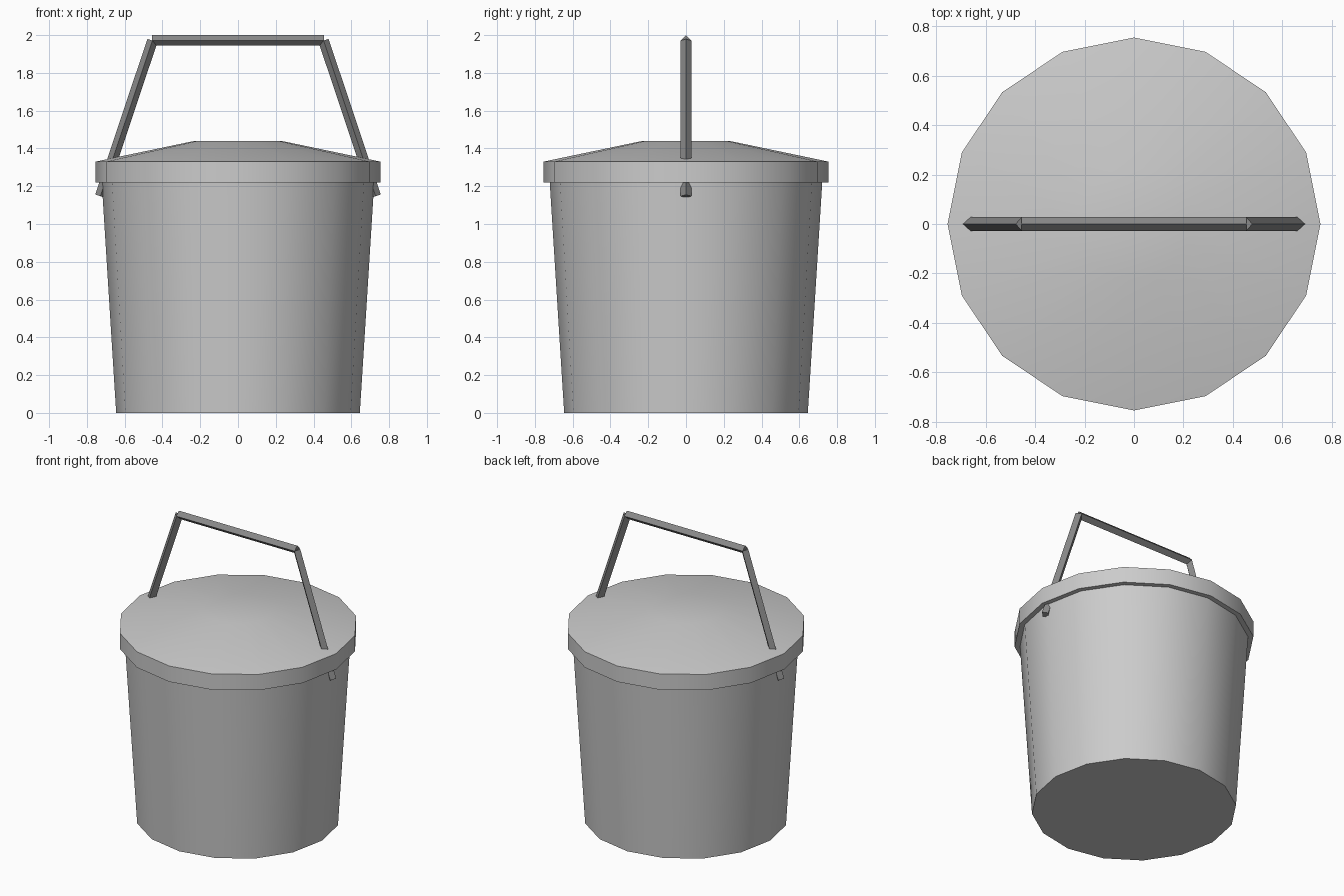
import bpy, bmesh, math
from mathutils import Vector

if "Cube" in bpy.data.objects:
    bpy.data.objects.remove(bpy.data.objects["Cube"])

SIDES = 16


def finish(bm, name, smooth):
    bmesh.ops.recalc_face_normals(bm, faces=bm.faces)
    mesh = bpy.data.meshes.new(name)
    bm.to_mesh(mesh)
    bm.free()
    obj = bpy.data.objects.new(name, mesh)
    bpy.context.collection.objects.link(obj)
    if smooth:
        bpy.ops.object.select_all(action='DESELECT')
        obj.select_set(True)
        bpy.context.view_layer.objects.active = obj
        bpy.ops.object.shade_smooth_by_angle(angle=math.radians(30))
    return obj


def lathe(name, profile):
    """Closed solid of revolution from (radius, height) points."""
    bm = bmesh.new()
    rings = [[bm.verts.new((r * math.cos(2 * math.pi * i / SIDES),
                            r * math.sin(2 * math.pi * i / SIDES), z))
              for i in range(SIDES)] for r, z in profile]
    for a, b in zip(rings, rings[1:]):
        for i in range(SIDES):
            j = (i + 1) % SIDES
            bm.faces.new((a[i], a[j], b[j], b[i]))
    bm.faces.new(rings[0])
    bm.faces.new(rings[-1])
    return finish(bm, name, True)


def bar(name, start, end, radius, material):
    """Straight bar in the xz plane with a diamond cross-section."""
    start, end = Vector(start), Vector(end)
    side = Vector((0, 1, 0))
    up = (end - start).normalized().cross(side)
    bm = bmesh.new()
    ends = [[bm.verts.new(p + d * radius) for d in (up, side, -up, -side)]
            for p in (start, end)]
    for i in range(4):
        j = (i + 1) % 4
        bm.faces.new((ends[0][i], ends[0][j], ends[1][j], ends[1][i]))
    for e in ends:
        bm.faces.new(e)
    obj = finish(bm, name, False)
    obj.data.materials.append(material)


# Tapered bucket body
lathe("bucket_body", [(0.645, 0), (0.722, 1.23)])

# Lid with overhanging rim and shallow raised top
lathe("lid", [(0.715, 1.22), (0.755, 1.22), (0.755, 1.33), (0.23, 1.44)])

# Carrying handle
dark = bpy.data.materials.new("dark_grey")
dark.diffuse_color = (0.25, 0.25, 0.25, 1)
dark.use_nodes = True
dark.node_tree.nodes["Principled BSDF"].inputs["Base Color"].default_value = dark.diffuse_color
bar("handle_grip", (-0.455, 0, 1.972), (0.455, 0, 1.972), 0.028, dark)
for name, s in (("handle_leg_left", -1), ("handle_leg_right", 1)):
    bar(name, (0.453 * s, 0, 1.971), (0.729 * s, 0, 1.147), 0.028, dark)
